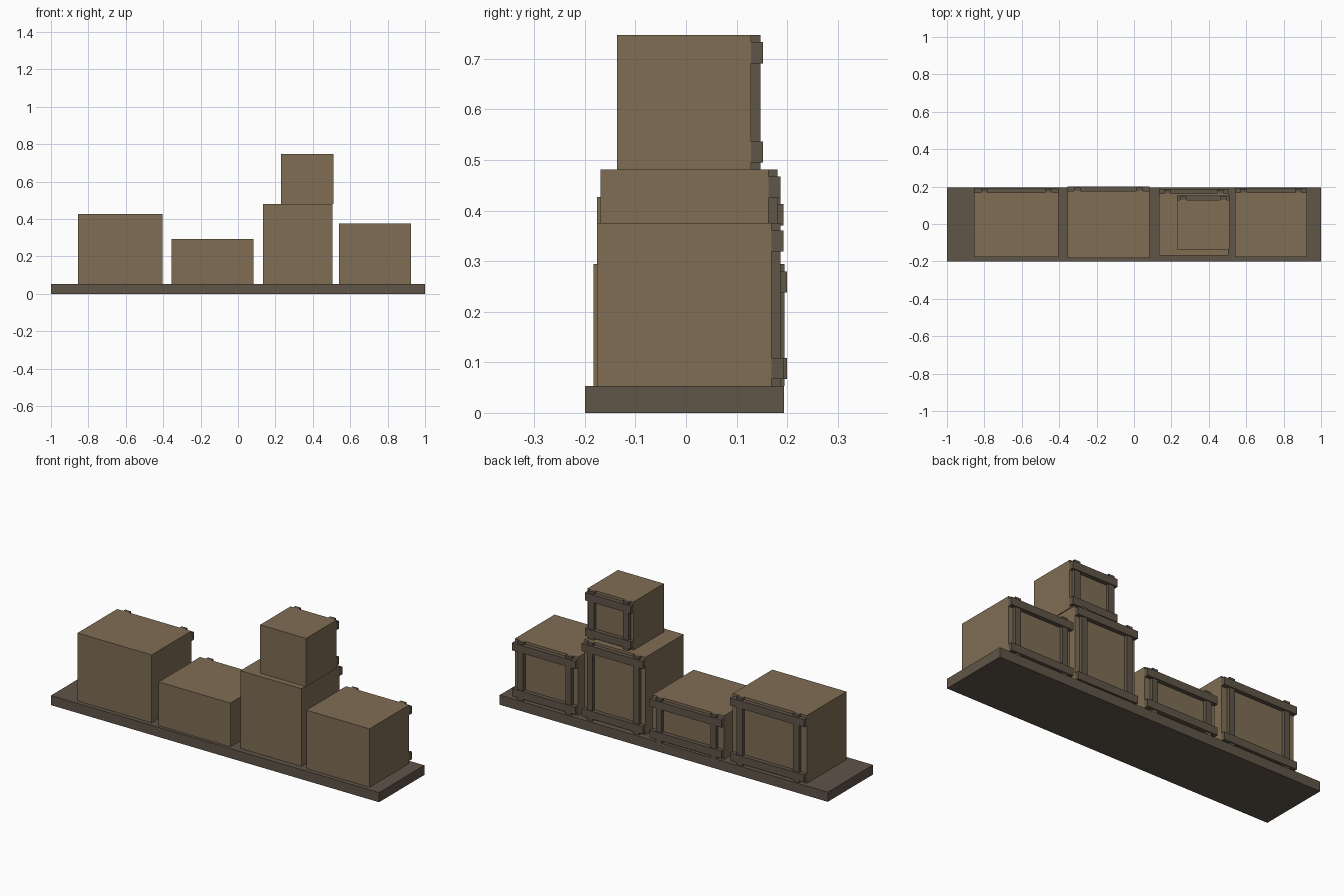
import bpy

if "Cube" in bpy.data.objects:
    bpy.data.objects.remove(bpy.data.objects["Cube"])


def material(name, rgb):
    m = bpy.data.materials.new(name)
    m.diffuse_color = (*rgb, 1)
    m.use_nodes = True
    m.node_tree.nodes["Principled BSDF"].inputs["Base Color"].default_value = m.diffuse_color
    return m


crate_mat = material("crate_wood", (0.215, 0.155, 0.09))
dark_mat = material("dark_wood", (0.115, 0.09, 0.065))


def box(name, x0, x1, y0, y1, z0, z1, mat):
    bpy.ops.mesh.primitive_cube_add(
        size=1, location=((x0 + x1) / 2, (y0 + y1) / 2, (z0 + z1) / 2))
    ob = bpy.context.object
    ob.name = name
    ob.scale = (x1 - x0, y1 - y0, z1 - z0)
    bpy.ops.object.transform_apply(location=False, rotation=False, scale=True)
    ob.data.materials.append(mat)
    return ob


POST_W, POST_T = 0.035, 0.018
RAIL_H, RAIL_T, RAIL_GAP = 0.042, 0.0235, 0.014


def crate(name, x0, x1, y0, y1, z0, z1):
    # Plain body with a batten frame on its back face
    box(name, x0, x1, y0, y1, z0, z1, crate_mat)
    cx, off = (x0 + x1) / 2, (x1 - x0) * 0.38
    for side, s in (("left", -1), ("right", 1)):
        px = cx + s * off
        box(f"{name}_{side}_post", px - POST_W / 2, px + POST_W / 2,
            y1, y1 + POST_T, z0, z1, dark_mat)
    for level, z in (("lower", z0 + RAIL_GAP), ("upper", z1 - RAIL_GAP - RAIL_H)):
        box(f"{name}_{level}_rail", x0, x1, y1, y1 + RAIL_T, z, z + RAIL_H, dark_mat)


# Base plank
BASE = 0.053
box("base_plank", -1, 1, -0.2, 0.194, 0, BASE, dark_mat)

# Row of crates, with a small one stacked on the tallest
crate("large_crate", -0.855, -0.403, -0.176, 0.169, BASE, 0.427)
crate("low_crate", -0.355, 0.082, -0.183, 0.1765, BASE, 0.294)
crate("tall_crate", 0.133, 0.505, -0.169, 0.163, BASE, 0.481)
crate("end_crate", 0.54, 0.925, -0.176, 0.169, BASE, 0.375)
crate("top_crate", 0.23, 0.51, -0.136, 0.129, 0.481, 0.747)
